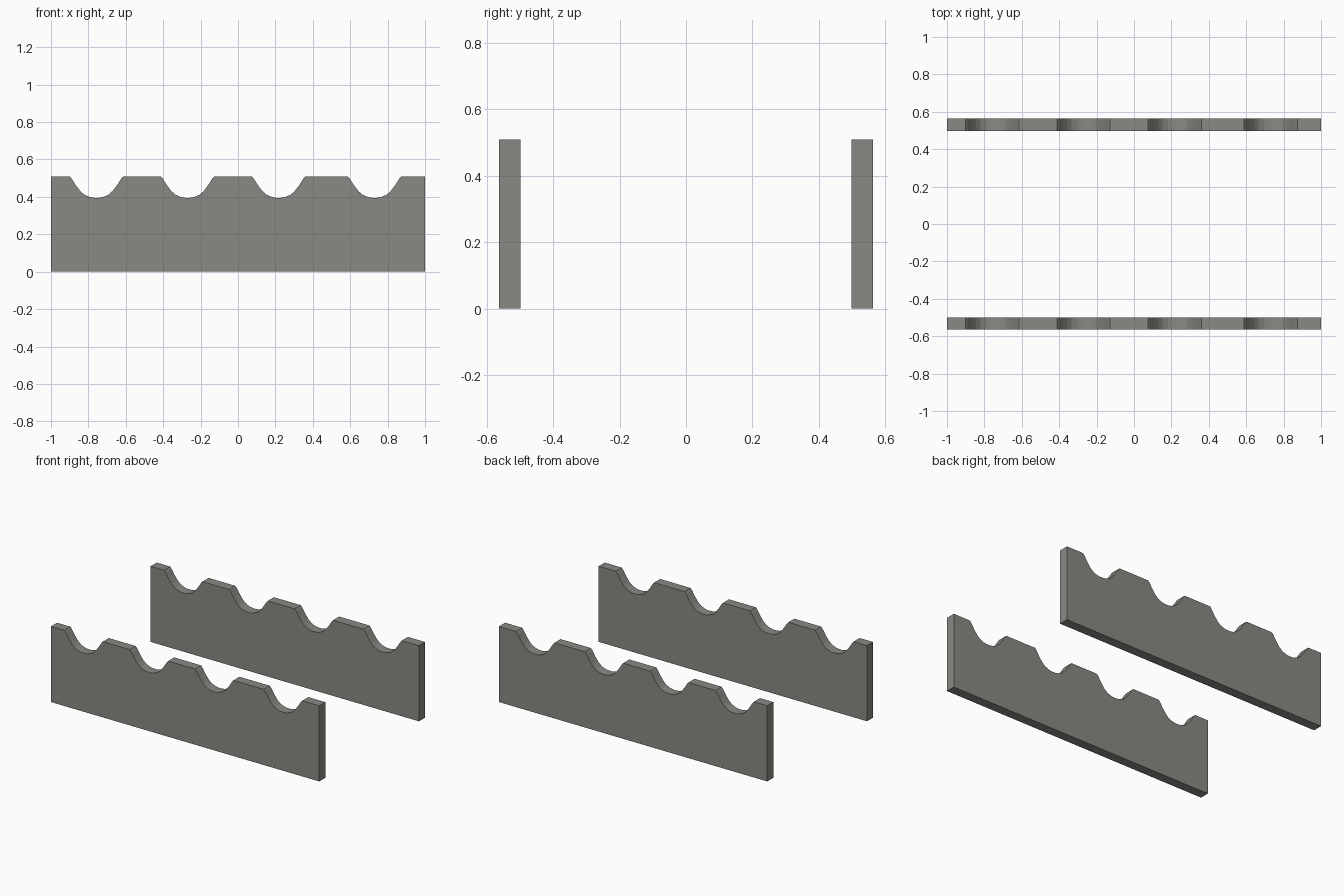
import bpy, bmesh

if "Cube" in bpy.data.objects:
    bpy.data.objects.remove(bpy.data.objects["Cube"])

# one flat warm grey
stone = bpy.data.materials.new("warm grey")
stone.diffuse_color = (0.26, 0.25, 0.23, 1)
stone.use_nodes = True
stone.node_tree.nodes["Principled BSDF"].inputs["Base Color"].default_value = stone.diffuse_color

TOP = 0.51
CENTRES = (-0.757, -0.27, 0.217, 0.73)
# half of the flared notch, from lip to lowest point (offset, height)
HALF = ((0.143, TOP), (0.132, 0.497), (0.112, 0.465), (0.087, 0.432),
        (0.065, 0.412), (0.035, 0.399), (0.012, 0.395))


def profile():
    pts = [(1, 0), (1, TOP)]
    for c in reversed(CENTRES):
        pts += [(c + dx, z) for dx, z in HALF]
        pts += [(c - dx, z) for dx, z in reversed(HALF)]
    return pts + [(-1, TOP), (-1, 0)]


def rack_plate(name, y0, y1):
    bm = bmesh.new()
    face = bm.faces.new([bm.verts.new((x, y0, z)) for x, z in profile()])
    ext = bmesh.ops.extrude_face_region(bm, geom=[face], use_keep_orig=True)
    verts = [g for g in ext["geom"] if isinstance(g, bmesh.types.BMVert)]
    bmesh.ops.translate(bm, verts=verts, vec=(0, y1 - y0, 0))
    bmesh.ops.recalc_face_normals(bm, faces=bm.faces)
    me = bpy.data.meshes.new(name)
    bm.to_mesh(me)
    bm.free()
    me.materials.append(stone)
    ob = bpy.data.objects.new(name, me)
    bpy.context.collection.objects.link(ob)


# two parallel scalloped plates
rack_plate("front_plate", -0.563, -0.499)
rack_plate("back_plate", 0.498, 0.563)
